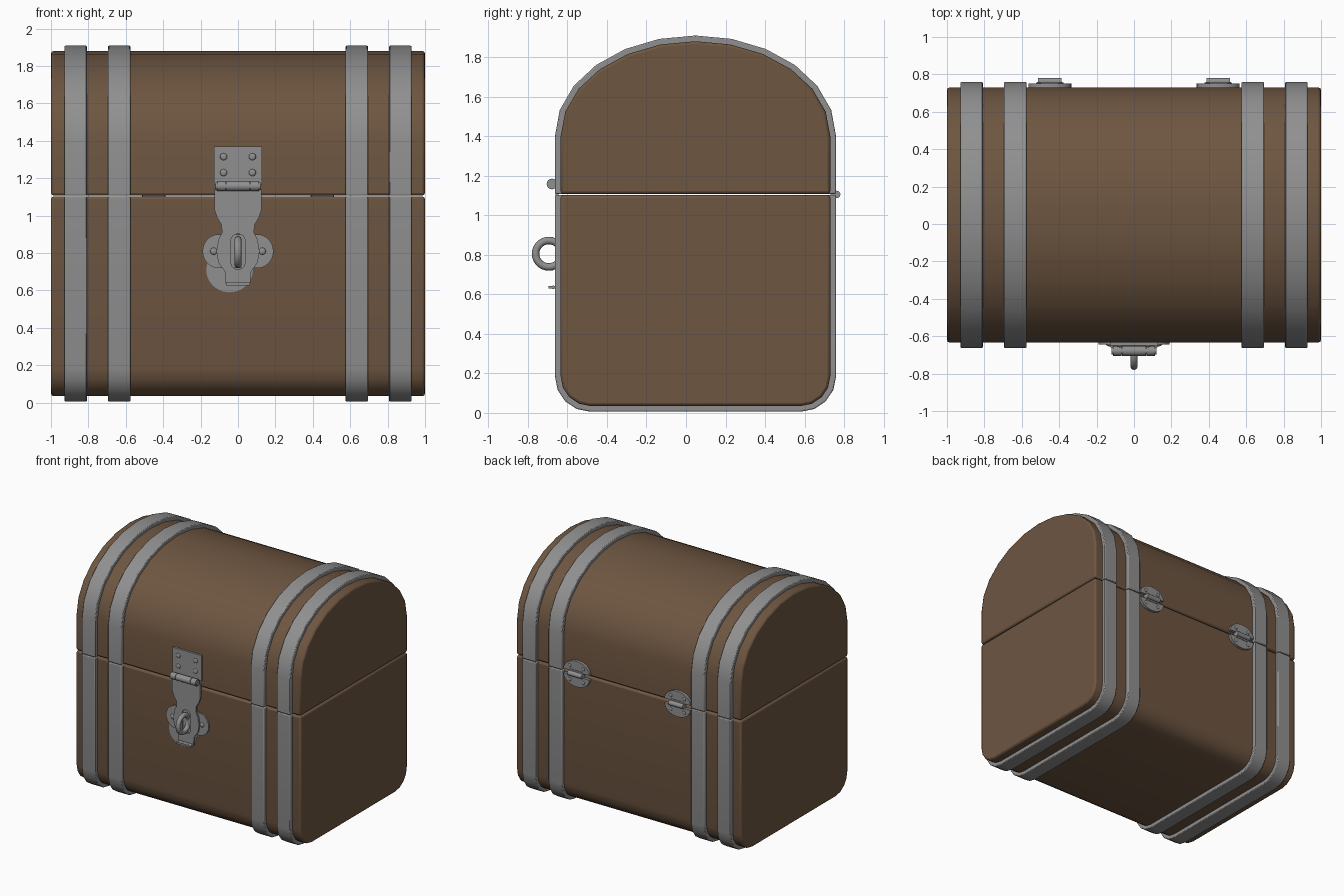
import bpy, bmesh
from math import sin, cos, pi, radians

if "Cube" in bpy.data.objects:
    bpy.data.objects.remove(bpy.data.objects["Cube"])

CY, SEAM = 0.048, 1.105      # depth centre, height of the lid joint
FRONT, BACK = -0.634, 0.73   # faces of the wooden box


def material(name, rgb):
    m = bpy.data.materials.new(name)
    m.use_nodes = True
    m.diffuse_color = (*rgb, 1)
    m.node_tree.nodes["Principled BSDF"].inputs["Base Color"].default_value = (*rgb, 1)
    return m


WOOD = material("brown wood", (0.155, 0.092, 0.053))
METAL = material("grey metal", (0.28, 0.28, 0.28))


def finish(ob, name, mat, bevel=0, angle=40):
    ob.name = name
    ob.data.materials.clear()
    ob.data.materials.append(mat)
    bpy.ops.object.select_all(action="DESELECT")
    ob.select_set(True)
    bpy.context.view_layer.objects.active = ob
    if bevel:
        mod = ob.modifiers.new("soft edges", "BEVEL")
        mod.width, mod.segments = bevel, 2
        mod.limit_method, mod.angle_limit = "ANGLE", radians(60)
    bpy.ops.object.shade_smooth_by_angle(angle=radians(angle))
    return ob


def arc(cx, cz, rx, rz, a0, a1, n):
    return [(cx + rx * cos(radians(a0 + (a1 - a0) * i / n)),
             cz + rz * sin(radians(a0 + (a1 - a0) * i / n))) for i in range(n + 1)]


def profile(upper, grow):
    """Half of the chest cross-section in (y, z), swollen by grow."""
    w, gap = 0.682 + grow, 0.003
    if upper:
        return ([(CY - w, SEAM + gap), (CY + w, SEAM + gap)]
                + arc(CY, 1.4, w, 0.48 + grow, 0, 180, 12))
    r, z0 = 0.15 + grow, 0.035 - grow
    return ([(CY + w, SEAM - gap), (CY - w, SEAM - gap)]
            + arc(CY - w + r, z0 + r, r, r, 180, 270, 4)
            + arc(CY + w - r, z0 + r, r, r, 270, 360, 4))


def slab(name, x0, x1, upper, grow, mat, bevel):
    """Extrude the cross-section along x."""
    bm = bmesh.new()
    face = bm.faces.new([bm.verts.new((x0, y, z)) for y, z in profile(upper, grow)])
    ext = bmesh.ops.extrude_face_region(bm, geom=[face])["geom"]
    bmesh.ops.translate(bm, vec=(x1 - x0, 0, 0),
                        verts=[v for v in ext if isinstance(v, bmesh.types.BMVert)])
    bmesh.ops.recalc_face_normals(bm, faces=bm.faces)
    me = bpy.data.meshes.new(name)
    bm.to_mesh(me)
    bm.free()
    ob = bpy.data.objects.new(name, me)
    bpy.context.collection.objects.link(ob)
    return finish(ob, name, mat, bevel)


def plate(name, outlines, y0, y1):
    """Flat plate in the xz plane; later outlines cut holes."""
    cu = bpy.data.curves.new(name, "CURVE")
    cu.dimensions, cu.fill_mode, cu.extrude = "2D", "BOTH", abs(y1 - y0) / 2
    for pts in outlines:
        sp = cu.splines.new("POLY")
        sp.points.add(len(pts) - 1)
        for p, (x, z) in zip(sp.points, pts):
            p.co = (x, z, 0, 1)
        sp.use_cyclic_u = True
    ob = bpy.data.objects.new(name, cu)
    bpy.context.collection.objects.link(ob)
    ob.location.y, ob.rotation_euler.x = (y0 + y1) / 2, pi / 2
    bpy.ops.object.select_all(action="DESELECT")
    ob.select_set(True)
    bpy.context.view_layer.objects.active = ob
    bpy.ops.object.convert(target="MESH")
    return finish(bpy.context.object, name, METAL)


def rod(name, x, y, z, r, length):
    bpy.ops.mesh.primitive_cylinder_add(vertices=16, radius=r, depth=length,
                                        location=(x, y, z), rotation=(0, pi / 2, 0))
    finish(bpy.context.object, name, METAL)


def rivet(name, x, y, z, r=0.019):
    bpy.ops.mesh.primitive_uv_sphere_add(segments=12, ring_count=8, radius=r, location=(x, y, z))
    bpy.context.object.scale.y = 0.5
    finish(bpy.context.object, name, METAL)


# Wooden box and domed lid
slab("chest_base", -1, 1, False, 0, WOOD, 0.014)
slab("chest_lid", -1, 1, True, 0, WOOD, 0.014)

# Metal straps, split at the lid joint
for side, s in (("left", 1), ("right", -1)):
    for place, x in (("inner", 0.635), ("outer", 0.868)):
        for upper, part in ((False, "base"), (True, "lid")):
            slab(f"{side}_{place}_{part}_strap", s * x - 0.06, s * x + 0.06,
                 upper, 0.029, METAL, 0.006)

# Lid half of the latch
plate("latch_lid_plate", [[(-0.128, 1.165), (0.128, 1.165), (0.128, 1.37), (-0.128, 1.37)]],
      FRONT + 0.005, FRONT - 0.016)
for x in (-0.077, 0.077):
    for z in (1.23, 1.315):
        rivet("latch_rivet", x, FRONT - 0.016, z)
rod("latch_pin", 0, -0.678, 1.158, 0.02, 0.24)
for x, w in ((-0.09, 0.045), (0, 0.128), (0.09, 0.045)):
    rod("latch_knuckle", x, -0.678, 1.158, 0.027, w)

# Swinging hasp with a slot
half = [(0.125, 1.14), (0.125, 1.03), (0.112, 0.99), (0.088, 0.95), (0.086, 0.91),
        (0.105, 0.87), (0.115, 0.81), (0.105, 0.75), (0.07, 0.70), (0.065, 0.63)]
slot = arc(0, 0.865, 0.038, 0.038, 0, 180, 8) + arc(0, 0.75, 0.038, 0.038, 180, 360, 8)
plate("hasp", [half + [(-x, z) for x, z in reversed(half)], slot], FRONT - 0.012, FRONT - 0.026)
rod("hasp_lip", 0, -0.672, 0.635, 0.009, 0.13)
plate("hasp_lip_web", [[(-0.065, 0.628), (0.065, 0.628), (0.065, 0.642), (-0.065, 0.642)]],
      FRONT - 0.02, -0.695)

# Staple with its lobed backing plate
lobes = arc(0.098, 0.81, 0.092, 0.092, -80, 80, 12) + arc(-0.098, 0.81, 0.092, 0.092, 100, 260, 12)
plate("staple_plate", [lobes], FRONT + 0.005, FRONT - 0.011)
plate("staple_under_plate", [arc(-0.045, 0.71, 0.125, 0.12, 0, 345, 23)], FRONT + 0.003, FRONT - 0.002)
for x in (-0.13, 0.13):
    rivet("staple_rivet", x, FRONT - 0.011, 0.81)
bpy.ops.mesh.primitive_torus_add(major_radius=0.067, minor_radius=0.019, major_segments=28,
                                 minor_segments=10, location=(0, -0.694, 0.805),
                                 rotation=(0, pi / 2, 0))
finish(bpy.context.object, "staple_ring", METAL)

# Back hinges
for side, s in (("left", 1), ("right", -1)):
    x = s * 0.45
    for part, d in (("lid", 1), ("base", -1)):
        leaf = arc(x, SEAM + d * 0.018, 0.115, d * 0.085, 0, 180, 16)
        plate(f"{side}_hinge_{part}_leaf", [leaf], BACK - 0.005, BACK + 0.022)
        plate(f"{side}_hinge_{part}_tab",
              [[(x - 0.06, SEAM), (x + 0.06, SEAM), (x + 0.06, SEAM + d * 0.03), (x - 0.06, SEAM + d * 0.03)]],
              BACK, BACK + 0.026)
        for dx in (-0.06, 0.06):
            rivet(f"{side}_hinge_rivet", x + dx, BACK + 0.022, SEAM + d * 0.055, 0.014)
    rod(f"{side}_hinge_barrel", x, 0.762, SEAM, 0.019, 0.125)
